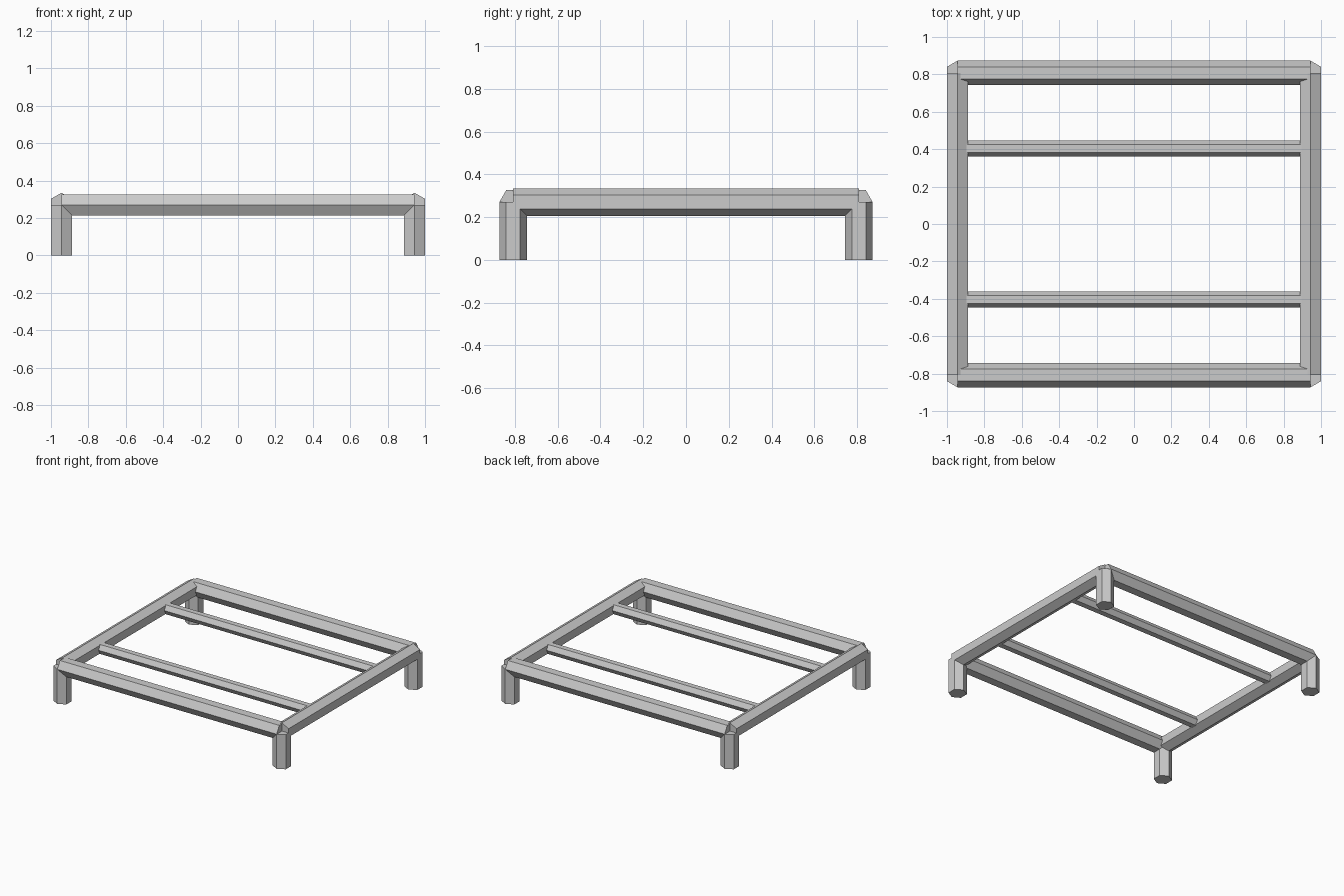
import bpy, math
from mathutils import Vector

if "Cube" in bpy.data.objects:
    bpy.data.objects.remove(bpy.data.objects["Cube"])

R, BAR_R = 0.065, 0.0425          # hexagon radii of the frame and the slats
X, Y, Z = 0.9437, 0.808, 0.27     # tube centre lines


def hex_tube(name, start, end, radius, point_dir):
    """Capped six-sided tube with one edge of its section facing point_dir."""
    a, b = Vector(start), Vector(end)
    bpy.ops.mesh.primitive_cylinder_add(vertices=6, radius=radius, depth=(b - a).length)
    ob = bpy.context.object
    ob.name = name
    w = (b - a).normalized()
    v = Vector(point_dir)
    u = v.cross(w)
    m = ob.matrix_world.copy()
    for i in range(3):
        m[i][0], m[i][1], m[i][2], m[i][3] = u[i], v[i], w[i], (a[i] + b[i]) / 2
    ob.data.transform(m)          # cylinder's first vertex lies on local +y
    return ob


# Legs
for sx, side in ((-1, "left"), (1, "right")):
    for sy, end in ((-1, "front"), (1, "back")):
        hex_tube(f"{end}_{side}_leg", (sx * X, sy * Y, 0), (sx * X, sy * Y, Z), R, (0, 1, 0))

# Side rails, sharp edge up
for sx, side in ((-1, "left"), (1, "right")):
    hex_tube(f"{side}_rail", (sx * X, -Y, Z), (sx * X, Y, Z), R, (0, 0, 1))

# Front and back rails, flat face up, with two thinner slats between them
for sy, end in ((-1, "front"), (1, "back")):
    hex_tube(f"{end}_rail", (-X, sy * Y, Z), (X, sy * Y, Z), R, (0, 1, 0))
    hex_tube(f"{end}_slat", (-X, sy * Y / 2, Z), (X, sy * Y / 2, Z), BAR_R, (0, 1, 0))
